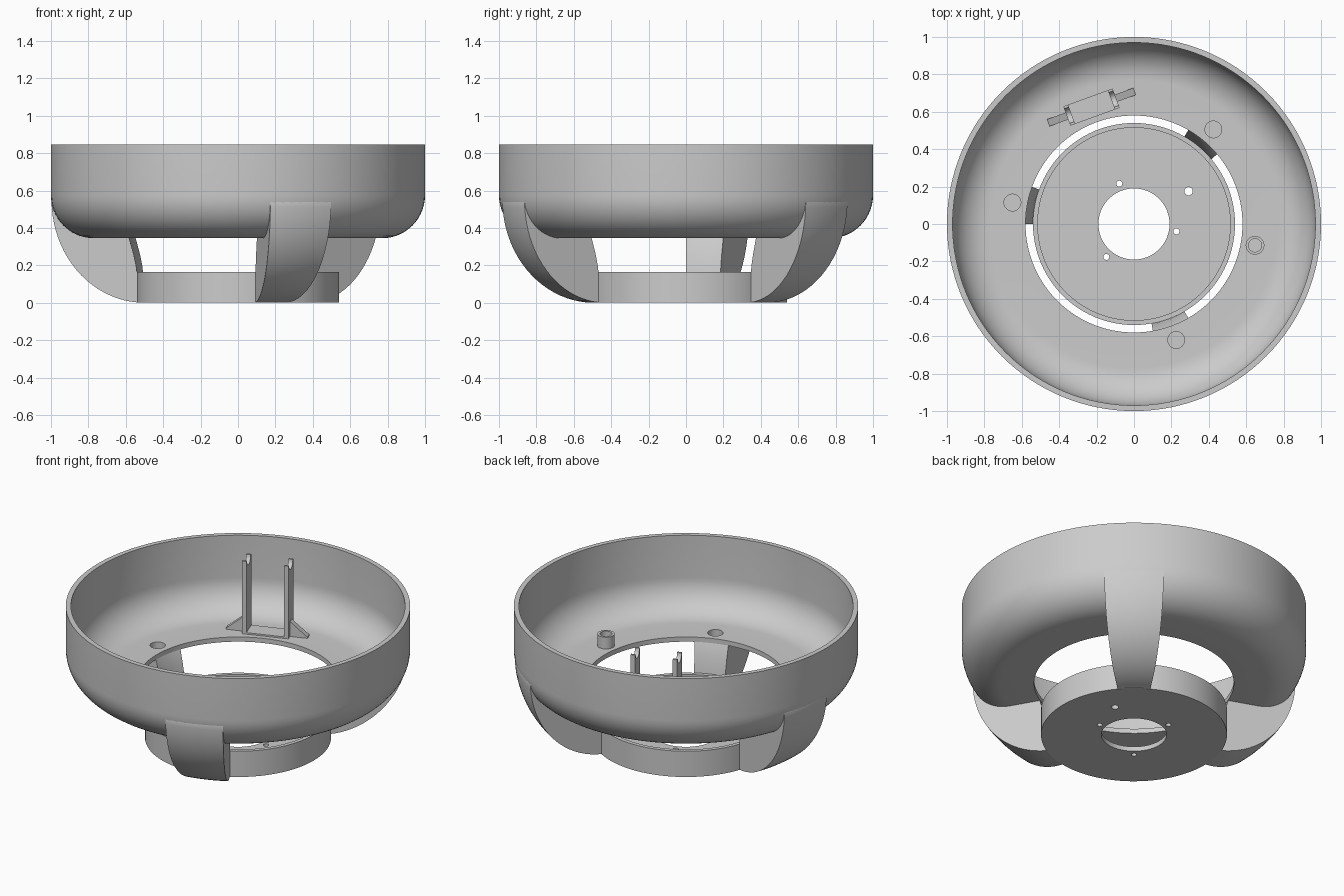
import bpy, bmesh
from math import sin, cos, radians, pi
from mathutils import Matrix, Vector

old = bpy.data.objects.get("Cube")
if old:
    bpy.data.objects.remove(old, do_unlink=True)

grey = bpy.data.materials.new("plain_grey")
grey.use_nodes = True
colour = (0.6, 0.6, 0.6, 1)
grey.diffuse_color = colour
grey.node_tree.nodes["Principled BSDF"].inputs["Base Color"].default_value = colour


def finish(bm, name):
    bmesh.ops.recalc_face_normals(bm, faces=bm.faces[:])
    mesh = bpy.data.meshes.new(name)
    bm.to_mesh(mesh)
    bm.free()
    mesh.materials.append(grey)
    obj = bpy.data.objects.new(name, mesh)
    bpy.context.collection.objects.link(obj)
    return obj


def revolve(name, profile, start=0, sweep=360, steps=96):
    """Turn a closed (radius, height) profile about z; cap it when partial."""
    bm = bmesh.new()
    full = sweep == 360
    rings = []
    for i in range(steps if full else steps + 1):
        a = radians(start + sweep * i / steps)
        rings.append([bm.verts.new((r * cos(a), r * sin(a), z)) for r, z in profile])
    n = len(profile)
    for i in range(steps):
        p, q = rings[i], rings[(i + 1) % len(rings)]
        for j in range(n):
            k = (j + 1) % n
            bm.faces.new((p[j], q[j], q[k], p[k]))
    if not full:
        bm.faces.new(rings[0])
        bm.faces.new(rings[-1])
    return finish(bm, name)


def prism(name, outline, depth, place):
    """Extrude an (along, height) outline symmetrically in depth."""
    bm = bmesh.new()
    face = bm.faces.new([bm.verts.new((x, -depth / 2, z)) for x, z in outline])
    new = bmesh.ops.extrude_face_region(bm, geom=[face])["geom"]
    bmesh.ops.translate(bm, vec=(0, depth, 0),
                        verts=[v for v in new if isinstance(v, bmesh.types.BMVert)])
    bm.transform(place)
    return finish(bm, name)


def polar(r, degrees, z=0):
    return Vector((r * cos(radians(degrees)), r * sin(radians(degrees)), z))


def drill(obj, holes, low, high):
    """Cut round holes given as (radius, centre) between two heights."""
    bm = bmesh.new()
    for radius, spot in holes:
        bmesh.ops.create_cone(bm, cap_ends=True, segments=32, radius1=radius,
                              radius2=radius, depth=high - low,
                              matrix=Matrix.Translation((spot.x, spot.y, (low + high) / 2)))
    cutter = finish(bm, "hole_cutter")
    cutter.hide_render = True
    mod = obj.modifiers.new("holes", 'BOOLEAN')
    mod.operation, mod.solver, mod.object = 'DIFFERENCE', 'EXACT', cutter
    bpy.context.view_layer.objects.active = obj
    bpy.ops.object.modifier_apply(modifier=mod.name)
    bpy.data.objects.remove(cutter, do_unlink=True)


def fillet(radius, steps=14):
    """Arc from the flat floor up to the vertical bowl wall."""
    return [(0.77 + radius * sin(t), 0.575 - radius * cos(t))
            for t in (pi / 2 * i / steps for i in range(steps + 1))]


leg_angles = (50, 170, 290)
leg_holes = [(0.045, polar(0.66, a)) for a in leg_angles]
parts = []

# Upper bowl: thin rounded shell open in the middle
bowl = revolve("upper_bowl", [(0.58, 0.345)] + fillet(0.23) + [(1, 0.845), (0.97, 0.845)]
               + fillet(0.2)[::-1] + [(0.58, 0.375)], steps=128)
drill(bowl, leg_holes, 0.2, 0.5)
parts.append(bowl)

# Lower cup: shallow dish with a centre opening and screw holes
cup = revolve("lower_cup", [(0.19, 0), (0.54, 0), (0.54, 0.165), (0.515, 0.165),
                            (0.515, 0.03), (0.19, 0.03)])
drill(cup, [(0.016, polar(0.23, a)) for a in (110, 230, 350)] + [(0.022, polar(0.34, 31))],
      -0.1, 0.1)
parts.append(cup)

# Three curved legs, each a solid sector running from cup to bowl
curve = [radians(4 + 86 * i / 20) for i in range(21)]
leg_profile = ([(0.53, 0)] + [(0.5 + 0.497 * sin(t), 0.55 - 0.55 * cos(t)) for t in curve]
               + fillet(0.215)[::-1]
               + [(0.59, 0.36), (0.582, 0.345), (0.558, 0.26), (0.545, 0.2),
                  (0.54, 0.16), (0.53, 0.16)])
for number, angle in enumerate(leg_angles, 1):
    leg = revolve(f"leg_{number}", leg_profile, angle - 10, 20, 8)
    drill(leg, [leg_holes[number - 1]], 0.2, 0.5)
    parts.append(leg)

# Small hollow boss on the bowl floor
boss = revolve("floor_boss", [(0.035, 0.36), (0.05, 0.36), (0.05, 0.45), (0.035, 0.45)], steps=32)
boss.data.transform(Matrix.Translation(polar(0.657, 350)))
parts.append(boss)

# Bracket: base plate, two notched posts and side gussets
bracket = Matrix.Translation(polar(0.665, 110, 0.37)) @ Matrix.Rotation(radians(20), 4, 'Z')
half = 0.14
prism("bracket_base", [(-half, 0), (half, 0), (half, 0.015), (-half, 0.015)], 0.11, bracket)
notch = [(0.042 * cos(pi * i / 10), 0.47 - 0.042 * sin(pi * i / 10)) for i in range(11)]
post_outline = [(-0.055, 0), (0.055, 0), (0.055, 0.47)] + notch + [(-0.055, 0.47)]
for side, name in ((1, "left"), (-1, "right")):
    turn = Matrix.Rotation(pi / 2, 4, 'Z')
    shift = Matrix.Translation((side * (half - 0.0135), 0, 0))
    parts.append(prism(f"{name}_post", post_outline, 0.027, bracket @ shift @ turn))
    prism(f"{name}_gusset", [(side * (half - 0.01), 0), (side * 0.245, 0), (side * 0.245, 0.012),
                             (side * half, 0.1), (side * (half - 0.01), 0.1)], 0.04, bracket)

# Smooth the rounded parts, keeping crisp edges
bpy.ops.object.select_all(action='DESELECT')
for obj in parts:
    obj.select_set(True)
bpy.context.view_layer.objects.active = bowl
bpy.ops.object.shade_smooth_by_angle(angle=radians(30))
